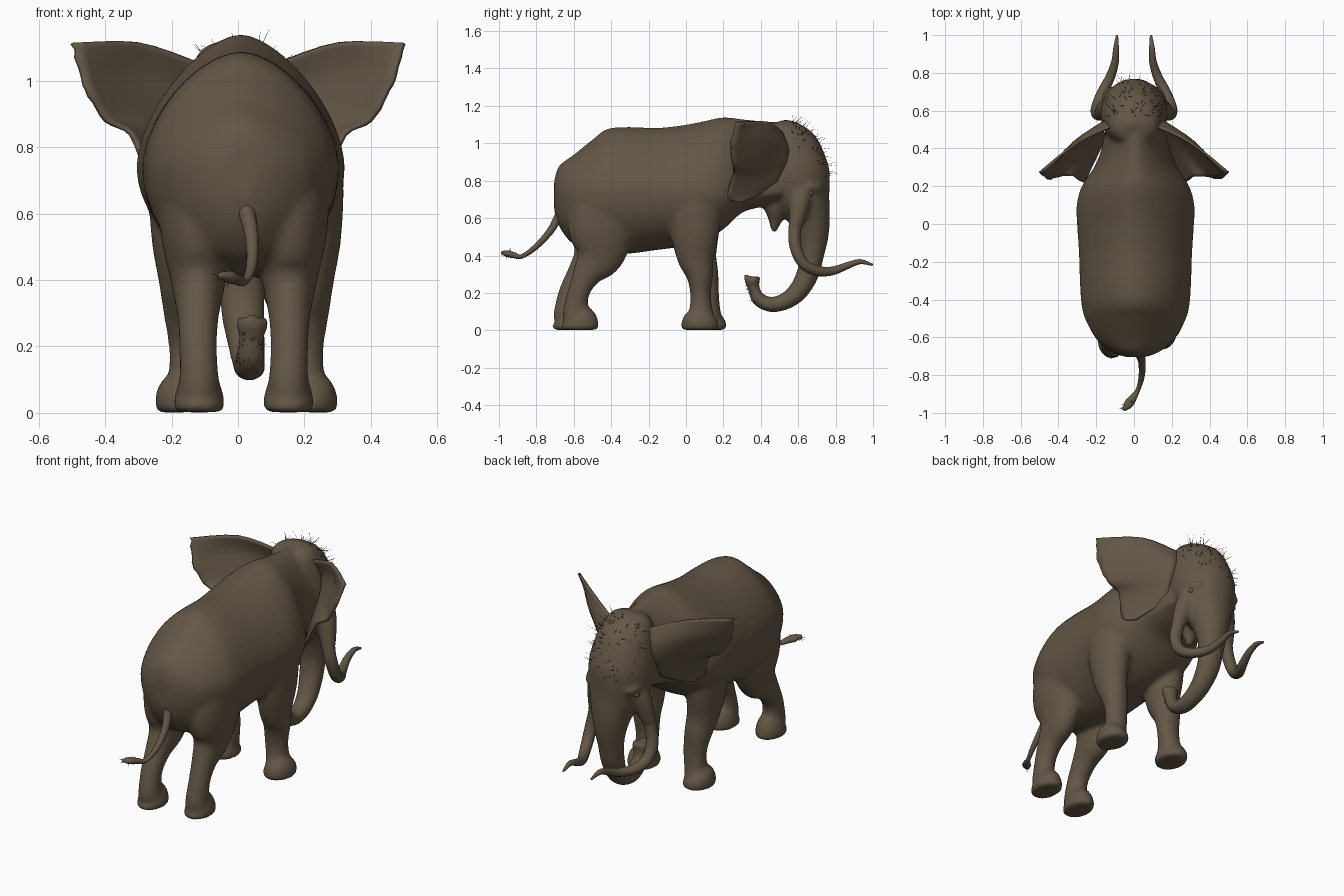
import bpy, bmesh, math, random
from mathutils import Vector

if "Cube" in bpy.data.objects:
    bpy.data.objects.remove(bpy.data.objects["Cube"])

random.seed(4)
hide = bpy.data.materials.new("brown_hide")
hide.diffuse_color = (0.125, 0.095, 0.06, 1)
hide.use_nodes = True
hide.node_tree.nodes["Principled BSDF"].inputs["Base Color"].default_value = hide.diffuse_color


def spline(keys, steps):
    """Catmull-Rom interpolation of tuples of any length."""
    out, n = [], len(keys)
    for i in range(n - 1):
        p = [keys[max(i - 1, 0)], keys[i], keys[i + 1], keys[min(i + 2, n - 1)]]
        for s in range(steps):
            t = s / steps
            out.append([b + 0.5 * t * (c - a + t * (2*a - 5*b + 4*c - d + t * (3*(b - c) + d - a)))
                        for a, b, c, d in zip(*p)])
    return out + [list(keys[-1])]


def tube(bm, keys, steps=4, sides=24, power=2.0):
    """Loft along keys (x, y, z, half width, depth above[, depth below])."""
    rows = spline(keys, steps)
    pts = [Vector(r[:3]) for r in rows]
    rings, n = [], len(rows)
    for i, r in enumerate(rows):
        t = (pts[min(i + 1, n - 1)] - pts[max(i - 1, 0)]).normalized()
        side = Vector((1, 0, 0))
        side = (side - t * side.dot(t)).normalized()
        up = side.cross(t)
        ring = []
        for k in range(sides):
            a = 2 * math.pi * k / sides
            c, s = math.cos(a), math.sin(a)
            e = 2 / (power if s > 0 else 2)
            w = math.copysign(abs(c) ** e, c) * r[3]
            h = math.copysign(abs(s) ** e, s) * (r[4] if s > 0 else r[-1])
            ring.append(bm.verts.new(pts[i] + side * w + up * h))
        rings.append(ring)
    faces = [bm.faces.new((a[k], a[(k + 1) % sides], b[(k + 1) % sides], b[k]))
             for a, b in zip(rings, rings[1:]) for k in range(sides)]
    faces += [bm.faces.new(rings[0]), bm.faces.new(rings[-1])]
    bmesh.ops.recalc_face_normals(bm, faces=faces)


def finish(name, bm, smooth=True):
    me = bpy.data.meshes.new(name)
    bm.to_mesh(me)
    bm.free()
    me.materials.append(hide)
    for p in me.polygons:
        p.use_smooth = smooth
    ob = bpy.data.objects.new(name, me)
    bpy.context.collection.objects.link(ob)
    return ob


skin = bmesh.new()

# Torso and neck: y, half width, top, bottom
torso = [(-.705, .05, .80, .64), (-.685, .11, .87, .57), (-.65, .165, .905, .51), (-.60, .215, .94, .46),
         (-.5, .268, 1.02, .42), (-.42, .287, 1.078, .405), (-.3, .295, 1.088, .41), (-.15, .3, 1.083, .43),
         (0, .31, 1.10, .45), (.1, .312, 1.12, .48), (.2, .285, 1.14, .54), (.3, .22, 1.13, .63),
         (.4, .18, 1.12, .66), (.5, .16, 1.11, .70), (.56, .12, 1.06, .75)]
tube(skin, [(.008, y, .74, w, t - .74, .74 - b) for y, w, t, b in torso], sides=40, power=1.68)

# Legs: z, x, y, half width, half depth
front = [(.002, .217, .075, .08, .1), (.04, .217, .075, .083, .101), (.065, .212, .076, .077, .09),
         (.1, .2, .08, .062, .065), (.2, .193, .078, .066, .056), (.3, .2, .073, .074, .075),
         (.4, .207, .05, .082, .103), (.55, .215, .047, .098, .135), (.75, .205, .05, .105, .145),
         (.92, .13, .06, .09, .11)]
hind = [(.002, .152, -.567, .074, .1), (.04, .152, -.568, .076, .1), (.065, .152, -.575, .07, .09),
        (.1, .152, -.59, .06, .07), (.2, .155, -.575, .057, .059), (.3, .155, -.53, .064, .078),
        (.4, .155, -.465, .083, .135), (.55, .158, -.45, .112, .185), (.7, .145, -.43, .12, .19),
        (.82, .1, -.42, .09, .14)]
for leg, shift, mid in ((front, .042, .05), (hind, -.048, .035)):
    tube(skin, [(x, y, z, w, d) for z, x, y, w, d in leg])
    tube(skin, [(mid - x, y + shift * max(0, min(1, (.5 - z) / .3)), z, w, d) for z, x, y, w, d in leg])

# Head flowing into the curled trunk
tube(skin, [(0, .485, 1.112, .06, .05), (0, .495, 1.085, .115, .085), (0, .525, 1.02, .145, .14),
            (0, .55, .96, .16, .168), (0, .572, .88, .175, .182), (0, .592, .8, .176, .184),
            (.005, .625, .7, .155, .152), (.01, .662, .6, .118, .112), (.012, .677, .5, .09, .086),
            (.012, .672, .4, .072, .066), (.015, .65, .3, .066, .06), (.025, .6, .21, .057, .054),
            (.032, .53, .155, .051, .046), (.035, .45, .138, .048, .041), (.037, .385, .17, .045, .038),
            (.04, .362, .225, .038, .032), (.042, .355, .262, .05, .042), (.042, .352, .287, .047, .046)])

# Pointed lower jaw, trunk finger
tube(skin, [(0, .49, .74, .1, .1), (0, .485, .65, .078, .073), (0, .477, .59, .048, .038),
            (0, .47, .525, .016, .016)])
tube(skin, [(.042, .33, .26, .02, .016), (.042, .32, .3, .013, .013)])
for s in (-1, 1):
    # Tusk sockets and brow ridges
    tube(skin, [(s*.1, .63, .78, .06, .06), (s*.14, .61, .68, .058, .055), (s*.165, .59, .58, .046, .042),
                (s*.175, .582, .53, .038, .034)])
    tube(skin, [(s*.135, .62, .775, .02, .02), (s*.15, .66, .77, .025, .02), (s*.12, .72, .755, .02, .02)])
body = finish("body_head_and_legs", skin)
rm = body.modifiers.new("merge", 'REMESH')
rm.mode, rm.voxel_size, rm.use_smooth_shade = 'VOXEL', .011, True
sm = body.modifiers.new("soften", 'SMOOTH')
sm.factor, sm.iterations = .5, 14

# Tusks
for s, name in ((1, "right_tusk"), (-1, "left_tusk")):
    bm = bmesh.new()
    tube(bm, [(s*.15, .6, .64, .045, .04), (s*.178, .58, .52, .036, .034), (s*.195, .59, .43, .034, .032),
              (s*.192, .63, .355, .032, .03), (s*.165, .70, .318, .029, .028), (s*.125, .78, .317, .025, .024),
              (s*.1, .86, .345, .02, .019), (s*.095, .93, .367, .015, .014), (s*.09, .998, .35, .006, .006)],
         sides=14)
    finish(name, bm)

# Ears: strips from the head (root, middle, rim), listed top to bottom
strips = [(.11, .52, 1.05, .3, .43, 1.115, .5, .27, 1.112),
          (.145, .545, .98, .32, .43, 1.035, .475, .245, 1.02),
          (.16, .54, .92, .3, .415, .95, .45, .235, .955),
          (.165, .52, .87, .28, .39, .88, .40, .25, .88),
          (.165, .50, .83, .25, .365, .82, .325, .25, .84),
          (.16, .48, .79, .225, .345, .75, .27, .22, .71),
          (.155, .45, .76, .205, .35, .71, .235, .29, .685)]
for s, name in ((1, "right_ear"), (-1, "left_ear")):
    bm = bmesh.new()
    rows = []
    for i, r in enumerate(spline(strips, 4)):
        line = [Vector(p) for p in spline([r[:3], r[3:6], r[6:]], 4)]
        if i > 0:   # ragged rim
            line[-1] = line[-1].lerp(line[-2], random.random() * .25)
        rows.append([bm.verts.new((s * v.x, v.y, v.z)) for v in line])
    for a, b in zip(rows, rows[1:]):
        for k in range(len(a) - 1):
            bm.faces.new((a[k], a[k + 1], b[k + 1], b[k]))
    bmesh.ops.recalc_face_normals(bm, faces=bm.faces[:])
    ear = finish(name, bm)
    so = ear.modifiers.new("thickness", 'SOLIDIFY')
    so.thickness, so.offset = .014, 0

# Eyes
for s, name in ((1, "right_eye"), (-1, "left_eye")):
    bm = bmesh.new()
    bmesh.ops.create_uvsphere(bm, u_segments=12, v_segments=8, radius=.018)
    bmesh.ops.translate(bm, verts=bm.verts[:], vec=(s * .148, .665, .735))
    finish(name, bm)

# Tail with a lumpy tip
bm = bmesh.new()
tube(bm, [(.005, -.64, .68, .035, .035), (.025, -.68, .61, .026, .024), (.042, -.73, .525, .02, .019),
          (.04, -.81, .44, .016, .015), (.02, -.88, .395, .012, .012), (-.005, -.92, .402, .02, .016),
          (-.03, -.955, .41, .024, .018), (-.055, -.985, .415, .008, .008)], sides=12)
finish("tail", bm)


def hair(bm, p, d, r=.0016):
    """Thin three-sided spike from p along d."""
    side = d.orthogonal().normalized() * r
    other = d.cross(side).normalized() * r
    tip = bm.verts.new(p + d)
    b = [bm.verts.new(p + v) for v in (side, other - side * .5, -other - side * .5)]
    for i in range(3):
        bm.faces.new((b[i], b[(i + 1) % 3], tip))


def jitter(k):
    return Vector([random.uniform(-k, k) for _ in range(3)])


# Sparse hair on the crown and forehead, trunk underside and tail tip
dg = bpy.context.evaluated_depsgraph_get()
ev = body.evaluated_get(dg)
crown, trunk, tuft = bmesh.new(), bmesh.new(), bmesh.new()
for i in range(85):
    x, y = random.uniform(-.15, .15), random.uniform(.57, .77)
    hit, p, n, _ = ev.ray_cast(Vector((x, y, 1.5)), Vector((0, 0, -1)))
    if hit and p.z > .8:
        hair(crown, p - n * .005, (n + jitter(.6)).normalized() * random.uniform(.025, .075))
for i in range(25):
    a = random.uniform(-1.3, 1.3)
    z = random.uniform(.12, .24)
    hit, p, n, _ = ev.ray_cast(Vector((.035 + .04 * math.sin(a), .2, z)), Vector((0, 1, 0)))
    if hit and p.y < .5:
        hair(trunk, p - n * .003, (n + jitter(.5)).normalized() * .02)
for i in range(24):
    p = Vector((0, -.93, .405)).lerp(Vector((-.05, -.975, .413)), random.random())
    hair(tuft, p, (Vector((-.6, -.6, .1)) + jitter(.7)).normalized() * .035, .004)
finish("head_hair", crown, False)
finish("trunk_hair", trunk, False)
finish("tail_tuft", tuft, False)
